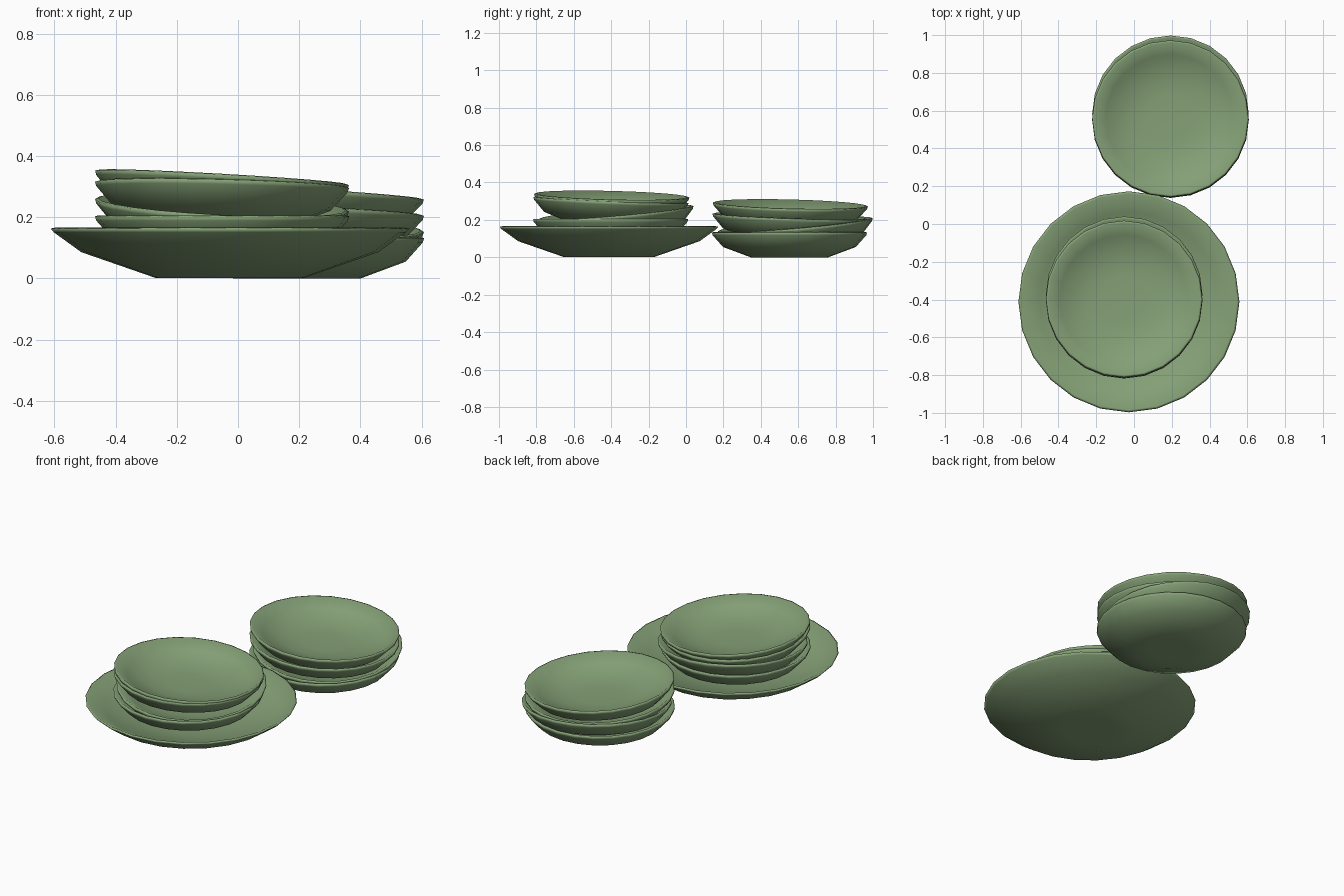
import bpy
import bmesh
import math
from mathutils import Vector

cube = bpy.data.objects.get("Cube")
if cube:
    bpy.data.objects.remove(cube, do_unlink=True)

# Sage green glaze shared by all dishes
glaze = bpy.data.materials.new("sage_green_glaze")
glaze.use_nodes = True
color = (0.235, 0.355, 0.183, 1)
glaze.diffuse_color = color
glaze.node_tree.nodes["Principled BSDF"].inputs["Base Color"].default_value = color

SIDES = 24

# Half sections (radius, height): underside, wall, rounded lip, then the hollow inside
PLATE = [(0, 0), (0.12, 0), (0.207, 0), (0.355, 0.055), (0.411, 0.118),
         (0.415, 0.132), (0.404, 0.135), (0.34, 0.091), (0.21, 0.055),
         (0.12, 0.05), (0, 0.05)]
PLATTER = [(0, 0), (0.14, 0), (0.24, 0), (0.485, 0.085), (0.575, 0.15),
           (0.585, 0.162), (0.572, 0.165), (0.475, 0.114), (0.24, 0.053),
           (0.14, 0.05), (0, 0.05)]


def lathe(name, section):
    """Spin a half section into a closed dish with its origin at the rim centre."""
    rim = max(z for r, z in section)
    bm = bmesh.new()
    verts = [bm.verts.new((r, 0, z - rim)) for r, z in section]
    edges = [bm.edges.new(pair) for pair in zip(verts, verts[1:])]
    bmesh.ops.spin(bm, geom=verts + edges, cent=(0, 0, 0), axis=(0, 0, 1),
                   angle=math.tau, steps=SIDES)
    bmesh.ops.remove_doubles(bm, verts=bm.verts, dist=0.0005)
    bmesh.ops.recalc_face_normals(bm, faces=bm.faces)
    for face in bm.faces:
        face.smooth = True
    mesh = bpy.data.meshes.new(name)
    bm.to_mesh(mesh)
    bm.free()
    mesh.materials.append(glaze)
    return mesh


def place(name, mesh, rim_centre, slope_x=0.0, slope_y=0.0):
    """Set a dish down, tilted so its rim rises by the given slopes."""
    obj = bpy.data.objects.new(name, mesh)
    bpy.context.collection.objects.link(obj)
    obj.location = rim_centre
    normal = Vector((-slope_x, -slope_y, 1))
    obj.rotation_mode = 'QUATERNION'
    obj.rotation_quaternion = Vector((0, 0, 1)).rotation_difference(normal)


plate_mesh = lathe("plate", PLATE)
platter_mesh = lathe("platter", PLATTER)

# Wide platter under the front stack
place("platter", platter_mesh, (-0.027, -0.412, 0.166))

# Stacks: centre x, then (y, rim height, slope x, slope y) for each plate
stacks = {
    "front_stack": (-0.052, [(-0.403, 0.206, 0, 0),
                             (-0.374, 0.242, -0.05, 0.085),
                             (-0.401, 0.309, -0.025, -0.04),
                             (-0.397, 0.332, -0.057, -0.025)]),
    "back_stack": (0.193, [(0.553, 0.135, 0, 0),
                           (0.584, 0.177, -0.055, 0.085),
                           (0.556, 0.222, -0.035, -0.035),
                           (0.558, 0.285, -0.06, -0.025)]),
}
for stack, (x, plates) in stacks.items():
    for i, (y, z, sx, sy) in enumerate(plates, 1):
        place(f"{stack}_plate_{i}", plate_mesh, (x, y, z), sx, sy)
